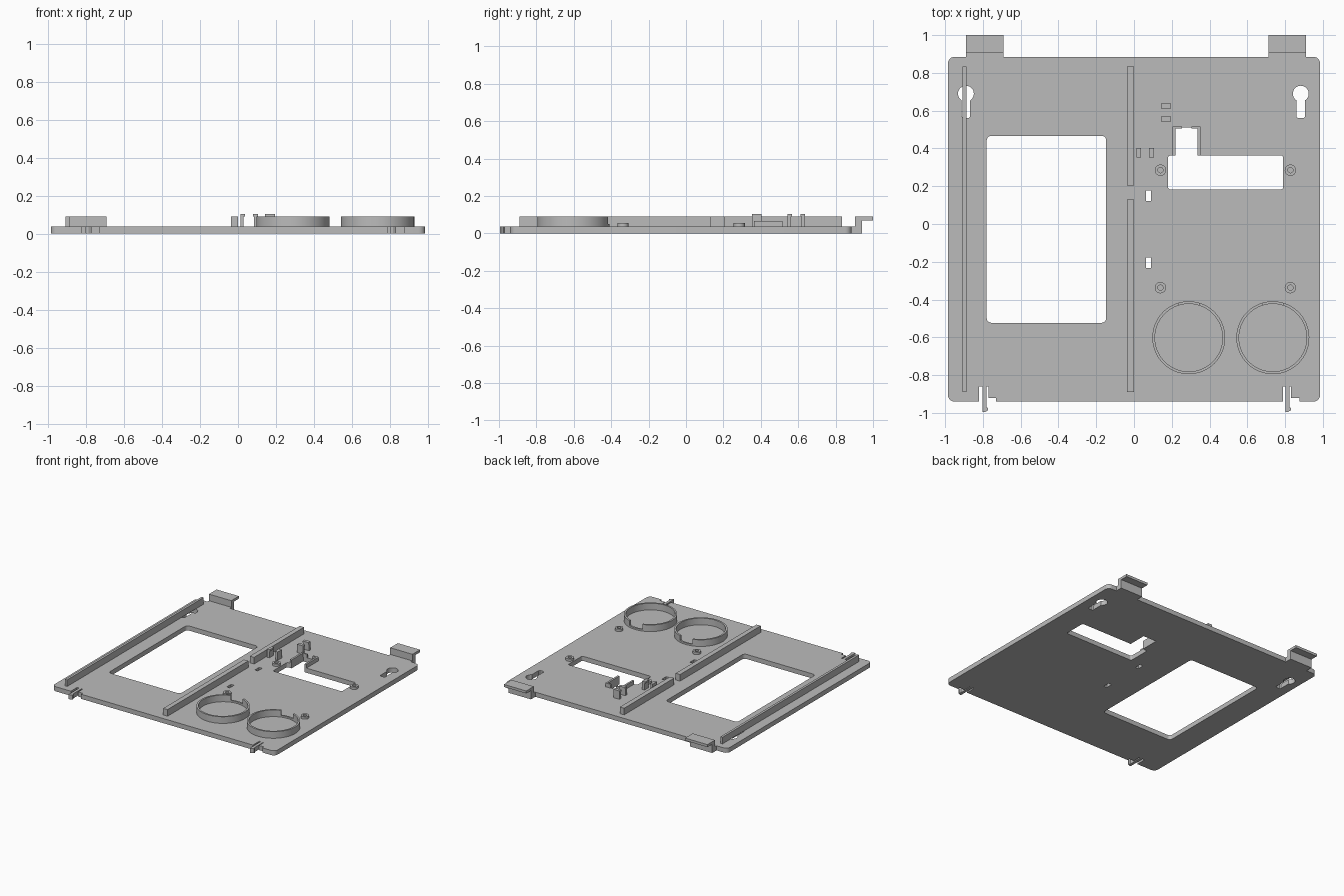
import bpy, bmesh
from math import sin, cos, pi, radians, sqrt
from mathutils import Vector

cube = bpy.data.objects.get("Cube")
if cube:
    bpy.data.objects.remove(cube, do_unlink=True)

grey = bpy.data.materials.new("mid grey plastic")
grey.use_nodes = True
colour = (0.5, 0.5, 0.5, 1)
grey.diffuse_color = colour
grey.node_tree.nodes["Principled BSDF"].inputs["Base Color"].default_value = colour

T = 0.037    # plate thickness
H = 0.09     # rail and ring height
CLIP = 0.104  # clip height


def slab(name, loops, z0, z1):
    """Extrude a flat outline (first loop) with holes (other loops)."""
    curve = bpy.data.curves.new(name, 'CURVE')
    curve.dimensions = '2D'
    curve.fill_mode = 'BOTH'
    curve.extrude = (z1 - z0) / 2
    for loop in loops:
        spline = curve.splines.new('POLY')
        spline.points.add(len(loop) - 1)
        for point, (x, y) in zip(spline.points, loop):
            point.co = (x, y, 0, 1)
        spline.use_cyclic_u = True
    temp = bpy.data.objects.new(name + "_outline", curve)
    bpy.context.collection.objects.link(temp)
    bpy.context.view_layer.update()
    depsgraph = bpy.context.evaluated_depsgraph_get()
    mesh = bpy.data.meshes.new_from_object(temp.evaluated_get(depsgraph))
    bpy.data.objects.remove(temp, do_unlink=True)
    bm = bmesh.new()
    bm.from_mesh(mesh)
    bmesh.ops.remove_doubles(bm, verts=bm.verts, dist=0.0001)
    bmesh.ops.recalc_face_normals(bm, faces=bm.faces)
    bmesh.ops.translate(bm, verts=bm.verts, vec=(0, 0, (z0 + z1) / 2))
    bm.to_mesh(mesh)
    bm.free()
    mesh.materials.clear()
    mesh.materials.append(grey)
    mesh.name = name
    obj = bpy.data.objects.new(name, mesh)
    bpy.context.collection.objects.link(obj)
    return obj


def rect(x0, x1, y0, y1):
    return [(x0, y0), (x1, y0), (x1, y1), (x0, y1)]


def box(name, x0, x1, y0, y1, z0, z1):
    return slab(name, [rect(x0, x1, y0, y1)], z0, z1)


def arc(cx, cy, r, a0, a1, steps):
    angles = [radians(a0 + (a1 - a0) * i / steps) for i in range(steps + 1)]
    return [(cx + r * cos(a), cy + r * sin(a)) for a in angles]


def circle(cx, cy, r, steps):
    return arc(cx, cy, r, 0, 360, steps)[:-1]


def rounded(points, radius, only=None):
    """Round right-angled corners; 'only' lists the corner indices to round."""
    out = []
    for i, p in enumerate(points):
        if only is not None and i not in only:
            out.append(p)
            continue
        p = Vector(p)
        a = (Vector(points[i - 1]) - p).normalized() * radius
        b = (Vector(points[(i + 1) % len(points)]) - p).normalized() * radius
        for k in range(7):
            t = k / 6 * pi / 2
            out.append(tuple(p + a * (1 - sin(t)) + b * (1 - cos(t))))
    return out


def keyhole(cx, cy):
    r, half, low = 0.042, 0.022, 0.13
    a = math_angle = 360 - 58.5
    head = arc(cx, cy, r, a - 360, 180 + 58.5, 30)
    return head + [(cx - half, cy - low + 0.008), (cx - half + 0.008, cy - low),
                   (cx + half - 0.008, cy - low), (cx + half, cy - low + 0.008)]


# Base plate outline with latch slots at the front and hook tabs at the back
W, FRONT, BACK = 0.985, -0.94, 0.885
slots = [(-0.82, -0.77, -0.73), (0.79, 0.83, 0.875)]
hooks = [(-0.89, -0.692), (0.713, 0.91)]
outline = [(-W, FRONT)]
for a, b, c in slots:
    outline += [(a, FRONT), (a, -0.86), (b, -0.86), (b, -0.92), (c, -0.92), (c, FRONT)]
outline += [(W, FRONT), (W, BACK)]
for a, b in reversed(hooks):
    outline += [(b, BACK), (b, 0.905), (a, 0.905), (a, BACK)]
outline += [(-W, BACK)]
corners = [0, 13, 14, len(outline) - 1]

display_window = rounded(rect(-0.78, -0.147, -0.523, 0.467), 0.025)
connector_window = rounded([(0.18, 0.183), (0.79, 0.183), (0.79, 0.363), (0.336, 0.363),
                            (0.336, 0.51), (0.22, 0.51), (0.22, 0.363), (0.18, 0.363)],
                           0.014, [0, 1, 2, 7])
slab("base_plate", [rounded(outline, 0.035, corners), display_window, connector_window,
                    keyhole(-0.89, 0.69), keyhole(0.883, 0.69),
                    rect(0.063, 0.09, 0.123, 0.177),
                    rect(0.063, 0.09, -0.232, -0.178)], 0, T)

# Rails
box("side_rail", -0.907, -0.888, -0.89, 0.835, T, H)
box("centre_rail_front", -0.038, 0, -0.89, 0.13, T, H)
box("centre_rail_back", -0.038, 0, 0.203, 0.835, T, H)

# Back hooks: upright wall with an outward lip
for side, (a, b) in zip(("right", "left"), hooks):
    box(side + "_hook_wall", a, b, 0.904, 0.94, 0, H)
    box(side + "_hook_lip", a, b, 0.94, 1.0, 0.07, H)

# Front latches: thin tongue with a barbed tip
for side, x in (("right", -0.802), ("left", 0.802)):
    slab(side + "_latch", [[(x, -0.858), (x, -0.995), (x + 0.014, -0.995),
                            (x + 0.03, -0.985), (x + 0.03, -0.975),
                            (x + 0.022, -0.97), (x + 0.022, -0.858)]], 0, T)

# Ring holders with a lowered section at the back
for side, cx in (("right", 0.29), ("left", 0.735)):
    cy, outer, inner, gap = -0.602, 0.193, 0.179, 17
    slab(side + "_ring", [arc(cx, cy, outer, 90 + gap, 450 - gap, 64)
                          + arc(cx, cy, inner, 450 - gap, 90 + gap, 64)], T, H)
    slab(side + "_ring_step", [arc(cx, cy, outer, 90 - gap, 90 + gap, 8)
                               + arc(cx, cy, inner, 90 + gap, 90 - gap, 8)], T, 0.05)

# Screw bosses
for i, x in enumerate((0.14, 0.828)):
    for j, y in enumerate((-0.337, 0.285)):
        slab(f"screw_boss_{i}{j}", [circle(x, y, 0.03, 32), circle(x, y, 0.014, 24)], T, 0.056)

# Low wall around the connector notch, open in the middle of the back
slab("notch_wall_right", [[(0.205, 0.363), (0.22, 0.363), (0.22, 0.505), (0.255, 0.505),
                           (0.255, 0.517), (0.205, 0.517)]], T, 0.067)
slab("notch_wall_left", [[(0.336, 0.363), (0.351, 0.363), (0.351, 0.517), (0.305, 0.517),
                          (0.305, 0.505), (0.336, 0.505)]], T, 0.067)

# Pairs of small clips with lips near the top
for name, x0, x1, lip in (("right", 0.012, 0.03, 0.006), ("left", 0.085, 0.105, -0.006)):
    box(name + "_clip", x0, x1, 0.352, 0.403, T, CLIP)
    edge = x1 if lip > 0 else x0
    box(name + "_clip_lip", min(edge, edge + lip), max(edge, edge + lip),
        0.352, 0.403, 0.09, CLIP)
for name, y0, y1, lip in (("front", 0.543, 0.562, 0.006), ("back", 0.617, 0.637, -0.006)):
    box(name + "_clip", 0.143, 0.196, y0, y1, T, CLIP)
    edge = y1 if lip > 0 else y0
    box(name + "_clip_lip", 0.143, 0.196, min(edge, edge + lip), max(edge, edge + lip),
        0.09, CLIP)

# Smooth the curved walls while keeping edges sharp
bpy.ops.object.select_all(action='DESELECT')
for obj in bpy.context.scene.objects:
    if obj.type == 'MESH':
        obj.select_set(True)
        bpy.context.view_layer.objects.active = obj
bpy.ops.object.shade_smooth_by_angle(angle=radians(30))
